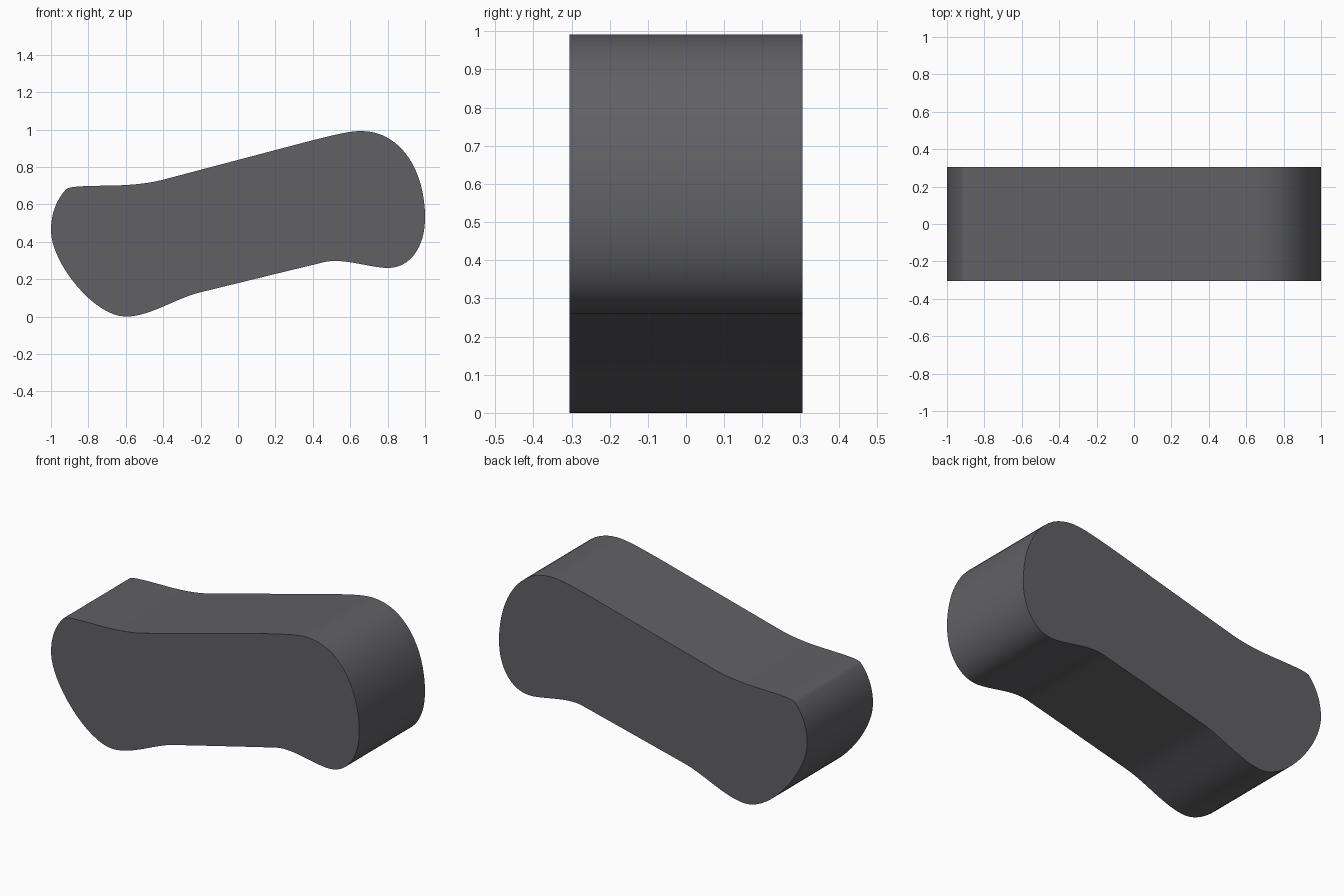
import bpy, bmesh
from mathutils import Vector
from mathutils.geometry import interpolate_bezier

if "Cube" in bpy.data.objects:
    bpy.data.objects.remove(bpy.data.objects["Cube"])

HALF_DEPTH = 0.305

# Front outline, clockwise: (handle in, anchor, handle out) as x, z
outline = [
    ((-1.00, 0.29), (-1.00, 0.46), (-1.00, 0.56)),   # left end
    ((-0.965, 0.63), (-0.92, 0.68), (-0.90, 0.698)), # upper left corner
    ((-0.82, 0.697), (-0.72, 0.70), (-0.62, 0.70)),  # upper left flat
    ((-0.50, 0.706), (-0.40, 0.732), (-0.13, 0.803)),# top slope start
    ((0.13, 0.872), (0.40, 0.943), (0.50, 0.967)),   # top slope end
    ((0.59, 0.992), (0.66, 0.992), (0.87, 0.992)),   # highest point
    ((1.00, 0.78), (1.00, 0.53), (1.00, 0.37)),      # right end
    ((0.92, 0.26), (0.80, 0.26), (0.71, 0.26)),      # lower right lobe
    ((0.56, 0.316), (0.46, 0.291), (0.24, 0.238)),   # underside slope start
    ((0.02, 0.184), (-0.20, 0.13), (-0.33, 0.10)),   # underside slope end
    ((-0.47, 0.0), (-0.60, 0.0), (-0.77, 0.0)),      # lowest point
]

points = []
for a, b in zip(outline, outline[1:] + outline[:1]):
    points += interpolate_bezier(Vector(a[1]), Vector(a[2]),
                                 Vector(b[0]), Vector(b[1]), 17)[:-1]

# Extrude the outline from front to back
bm = bmesh.new()
front = bm.faces.new([bm.verts.new((p[0], -HALF_DEPTH, p[1])) for p in points])
back = bmesh.ops.extrude_face_region(bm, geom=[front], use_keep_orig=True)
bmesh.ops.translate(bm, vec=(0, 2 * HALF_DEPTH, 0),
                    verts=[v for v in back["geom"] if isinstance(v, bmesh.types.BMVert)])
bmesh.ops.recalc_face_normals(bm, faces=bm.faces)
mesh = bpy.data.meshes.new("contoured_block")
bm.to_mesh(mesh)
bm.free()

block = bpy.data.objects.new("contoured_block", mesh)
bpy.context.collection.objects.link(block)
bpy.context.view_layer.objects.active = block
block.select_set(True)
bpy.ops.object.shade_smooth_by_angle()

# Dark grey finish
grey = bpy.data.materials.new("dark_grey")
grey.diffuse_color = (0.12, 0.12, 0.13, 1)
grey.use_nodes = True
grey.node_tree.nodes["Principled BSDF"].inputs["Base Color"].default_value = grey.diffuse_color
mesh.materials.append(grey)
